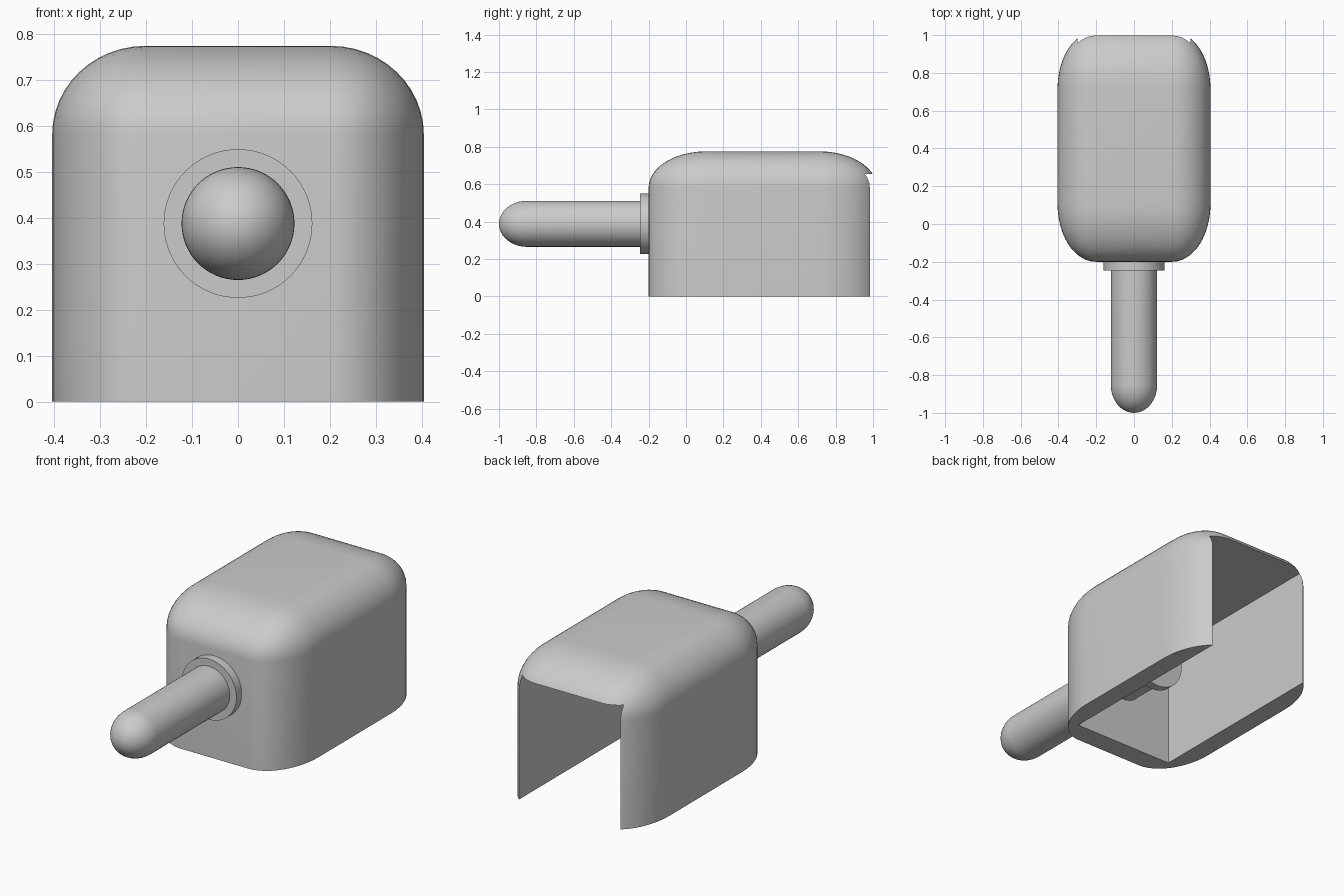
import bpy, bmesh, math
from mathutils import Matrix, Vector

old = bpy.data.objects.get("Cube")
if old:
    bpy.data.objects.remove(old, do_unlink=True)

grey = bpy.data.materials.new("plain grey")
grey.use_nodes = True
colour = (0.6, 0.6, 0.6, 1)
grey.diffuse_color = colour
grey.node_tree.nodes["Principled BSDF"].inputs["Base Color"].default_value = colour


def add_object(name, bm):
    bmesh.ops.recalc_face_normals(bm, faces=bm.faces)
    mesh = bpy.data.meshes.new(name)
    bm.to_mesh(mesh)
    bm.free()
    mesh.materials.append(grey)
    obj = bpy.data.objects.new(name, mesh)
    bpy.context.collection.objects.link(obj)
    return obj


def select(obj):
    bpy.ops.object.select_all(action='DESELECT')
    obj.select_set(True)
    bpy.context.view_layer.objects.active = obj


def box(name, low, high, rounding=0):
    """Box between two corners, with all but its bottom edges rounded."""
    low, high = Vector(low), Vector(high)
    bm = bmesh.new()
    bmesh.ops.create_cube(bm, size=1)
    if rounding:
        edges = [e for e in bm.edges if any(v.co.z > 0 for v in e.verts)]
        bmesh.ops.bevel(bm, geom=edges, offset=rounding, segments=12,
                        profile=0.5, affect='EDGES', clamp_overlap=True)
    bmesh.ops.scale(bm, vec=high - low, verts=bm.verts)
    bmesh.ops.translate(bm, vec=(low + high) / 2, verts=bm.verts)
    return add_object(name, bm)


def turned(name, profile, height=0.388, sides=64):
    """Spin (radius, y) points around the lengthwise axis of the rod."""
    bm = bmesh.new()
    verts = [bm.verts.new((r, y, 0)) for r, y in profile]
    edges = [bm.edges.new(pair) for pair in zip(verts, verts[1:])]
    bmesh.ops.spin(bm, geom=verts + edges, axis=(0, 1, 0), cent=(0, 0, 0),
                   angle=math.tau, steps=sides)
    bmesh.ops.remove_doubles(bm, verts=bm.verts, dist=0.0005)
    bmesh.ops.translate(bm, vec=(0, 0, height), verts=bm.verts)
    obj = add_object(name, bm)
    select(obj)
    bpy.ops.object.shade_smooth_by_angle(angle=math.radians(35))
    return obj


# Rounded housing, hollowed out through the bottom and back
housing = box("housing", (-0.405, -0.2, 0), (0.405, 1.021, 0.775), rounding=0.25)
cavity = box("cavity_cutter", (-0.3, -0.085, -0.3), (0.3, 1.3, 0.655))
cavity.hide_render = True
cut = housing.modifiers.new("hollow", 'BOOLEAN')
cut.operation = 'DIFFERENCE'
cut.solver = 'EXACT'
cut.object = cavity
select(housing)
bpy.ops.object.modifier_apply(modifier=cut.name)
bpy.data.objects.remove(cavity, do_unlink=True)
bpy.ops.object.shade_smooth_by_angle(angle=math.radians(30))

# Rod with a domed front end
radius, dome = 0.123, 0.15
steps = 12
points = [(radius * math.sin(a), dome - 1 - dome * math.cos(a))
          for a in (i * math.pi / 2 / steps for i in range(steps + 1))]
turned("rod", points + [(radius, 0.16), (0, 0.16)])

# Collars on the rod, outside and inside the housing
for name, start, end in (("front_collar", -0.245, -0.195),
                         ("inner_collar", 0.14, 0.185)):
    turned(name, [(0, start), (0.162, start), (0.162, end), (0, end)])
